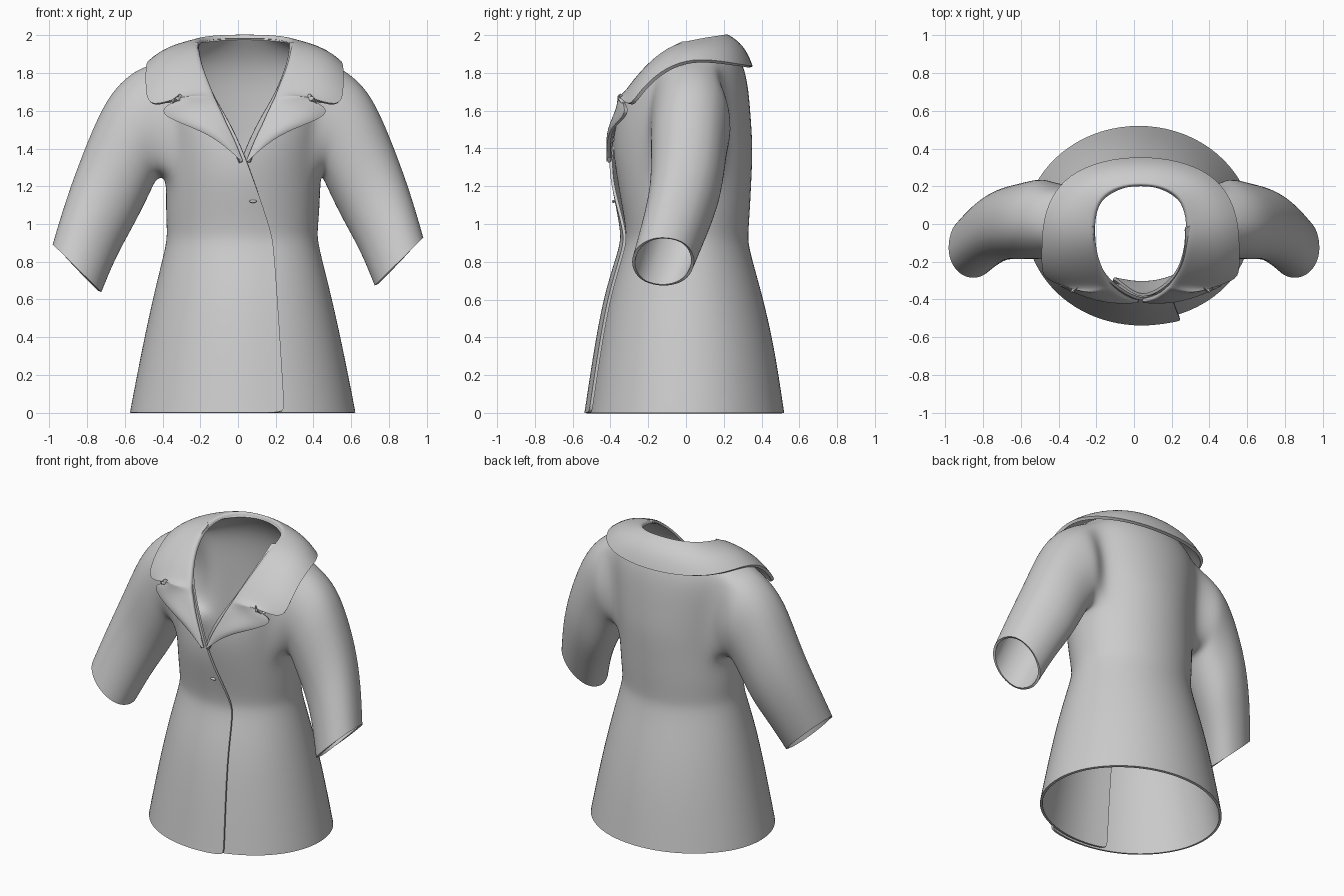
import bpy, bmesh
from math import sin, cos, asin, atan2, pi, radians
from mathutils import Vector

if "Cube" in bpy.data.objects:
    bpy.data.objects.remove(bpy.data.objects["Cube"])


def interp(table, z):
    for (z0, a), (z1, b) in zip(table, table[1:]):
        if z <= z1:
            return a + (b - a) * (z - z0) / (z1 - z0)
    return table[-1][1]


def lin(a, b, n):
    return [a + (b - a) * i / n for i in range(n)]


def finish(bm, name, thickness):
    me = bpy.data.meshes.new(name)
    bm.to_mesh(me)
    bm.free()
    ob = bpy.data.objects.new(name, me)
    bpy.context.collection.objects.link(ob)
    sub = ob.modifiers.new("smooth", 'SUBSURF')
    sub.levels = sub.render_levels = 2
    sol = ob.modifiers.new("cloth", 'SOLIDIFY')
    sol.thickness, sol.offset = thickness, -1
    bpy.ops.object.select_all(action='DESELECT')
    ob.select_set(True)
    bpy.context.view_layer.objects.active = ob
    for m in ("smooth", "cloth"):
        bpy.ops.object.modifier_apply(modifier=m)
    bpy.ops.object.shade_smooth_by_angle(angle=radians(45))
    return ob


# Coat body: cross-sections as (height, half width, front depth, back depth)
ROWS = [(0, .605, .53, .53), (.03, .60, .525, .525), (.36, .535, .475, .475),
        (.65, .47, .42, .405), (.88, .41, .34, .335), (.95, .402, .335, .335),
        (1.08, .413, .357, .345), (1.25, .412, .39, .353), (1.40, .42, .398, .36),
        (1.55, .44, .378, .35), (1.68, .46, .333, .34), (1.78, .465, .283, .325),
        (1.86, .44, .213, .30), (1.93, .365, .125, .262), (1.965, .265, .055, .22)]
# x of the overlapping front edge, then of the neckline, by height
EDGE = [(0, .24), (.5, .21), (.9, .18), (1.0, .16), (1.2, .09), (1.34, .045),
        (1.5, -.02), (1.71, -.15), (1.86, -.2), (1.93, -.215), (1.965, -.21)]
CENTRE = [(0, .025), (1.0, .022), (1.4, .035), (2, .035)]
NF, NA, NB = 5, 4, 6          # columns across front, armhole, back

bm = bmesh.new()
grid = []
for i, (z, a, bf, bb) in enumerate(ROWS):
    cx = interp(CENTRE, z)
    ex = interp(EDGE, z)
    end = 2 * pi + asin(max(-.95, min(.95, (ex - cx) / a)))
    start = asin(max(-.95, min(.95, (.06 - ex - cx) / a)))
    f0 = max(radians(58), start + radians(15))
    f1 = min(radians(302), end - radians(15))
    s0, s1 = radians(122), radians(238)
    phis = lin(start, f0, NF) + lin(f0, s0, NA) + lin(s0, s1, NB) \
        + lin(s1, f1, NA) + lin(f1, end, NF) + [end]
    fade = max(0, min(1, (1.45 - z) / .15))
    row = []
    for j, p in enumerate(phis):
        under = max(0, 1 - j / NF)
        over = max(0, 1 - (len(phis) - 1 - j) / NF)
        off = fade * (.02 * over - .022 * under)
        b = bf if cos(p) > 0 else bb
        y = -(b + off) * cos(p)
        zz = z + (.1 * max(0, y) if i == len(ROWS) - 1 else 0)
        row.append(bm.verts.new((cx + (a + off) * sin(p), y, zz)))
    grid.append(row)

R0, R1 = 7, 12                # armhole rows
HOLES = [NF, NF + NA + NB]    # armhole first columns
for i in range(len(ROWS) - 1):
    for j in range(len(grid[0]) - 1):
        if R0 <= i < R1 and any(h <= j < h + NA for h in HOLES):
            continue
        bm.faces.new((grid[i][j], grid[i][j + 1], grid[i + 1][j + 1], grid[i + 1][j]))

# Sleeves: rings as (outer x, z, inner x, z, centre y, half depth), grown from the armholes
RINGS = [(.54, 1.835, .448, 1.235, .03, .222), (.64, 1.765, .465, 1.2, .025, .215),
         (.73, 1.65, .50, 1.12, .015, .207), (.835, 1.395, .57, .985, .005, .195),
         (.92, 1.157, .65, .845, -.05, .183), (.985, .93, .72, .67, -.12, .17)]
for h, side in zip(HOLES, (1, -1)):
    loop = [grid[R0][j] for j in range(h, h + NA)] \
        + [grid[i][h + NA] for i in range(R0, R1)] \
        + [grid[R1][j] for j in range(h + NA, h, -1)] \
        + [grid[i][h] for i in range(R1, R0, -1)]
    angles = [atan2((v.co.y - .02) / .21, (v.co.z - 1.555) / .305) for v in loop]
    prev = loop
    for k, (ox, oz, ix, iz, cy, ry) in enumerate(RINGS):
        drop = 0 if side > 0 else .007 * k
        ring = []
        for t in angles:
            x = (ox + ix) / 2 + (ox - ix) / 2 * cos(t)
            z = (oz + iz) / 2 + (oz - iz) / 2 * cos(t) - drop
            ring.append(bm.verts.new((side * x + .004 * (5 - k) * (side < 0),
                                      cy + ry * sin(t), z)))
        for n in range(len(ring)):
            m = (n + 1) % len(ring)
            bm.faces.new((prev[n], prev[m], ring[m], ring[n]))
        prev = ring
finish(bm, "coat_body_and_sleeves", .016)

# Collar and notched lapels: fold line and outer edge, break point to centre back
FOLD = [(.01, -.41, 1.34), (.05, -.405, 1.45), (.09, -.388, 1.53), (.12, -.37, 1.60),
        (.135, -.355, 1.63), (.15, -.343, 1.66), (.16, -.333, 1.68), (.175, -.31, 1.72),
        (.20, -.265, 1.78), (.235, -.185, 1.87), (.25, -.08, 1.95), (.25, .04, 1.98),
        (.215, .14, 1.998), (.12, .20, 2.008), (0, .213, 2.01)]
RIM = [(.014, -.42, 1.33), (.15, -.42, 1.455), (.30, -.388, 1.52), (.44, -.325, 1.575),
       (.43, -.325, 1.625), (.33, -.35, 1.667), (.335, -.352, 1.677), (.505, -.30, 1.615),
       (.525, -.25, 1.70), (.525, -.14, 1.81), (.52, 0, 1.872), (.48, .14, 1.87),
       (.38, .265, 1.85), (.2, .34, 1.837), (0, .36, 1.833)]
bm = bmesh.new()
strips = []
pairs = [(Vector(f), Vector(r)) for f, r in zip(FOLD, RIM)]
flip = Vector((-1, 1, 1))
pairs += [(f * flip, r * flip) for f, r in pairs[-2::-1]]
for f, r in pairs:
    width = (r - f).length
    out = ((f + r) / 2 - Vector((0, 0, 1.55))).normalized()
    pts = [Vector((f.x * .97, f.y * .96, f.z - .025))]
    pts += [f.lerp(r, t) + out * .13 * min(width, .27) * sin(pi * t)
            for t in (0, .12, .35, .6, .82, .95, 1)]
    strips.append([bm.verts.new(p + Vector((.035, 0, 0))) for p in pts])
for s, t in zip(strips, strips[1:]):
    for k in range(len(s) - 1):
        bm.faces.new((s[k], s[k + 1], t[k + 1], t[k]))
finish(bm, "collar_and_lapels", .02)

# Small front fastener
bpy.ops.mesh.primitive_uv_sphere_add(segments=16, ring_count=8, radius=1,
                                     location=(.08, -.383, 1.12))
button = bpy.context.object
button.name = "front_fastener"
button.scale = (.02, .01, .008)
bpy.ops.object.shade_smooth()
